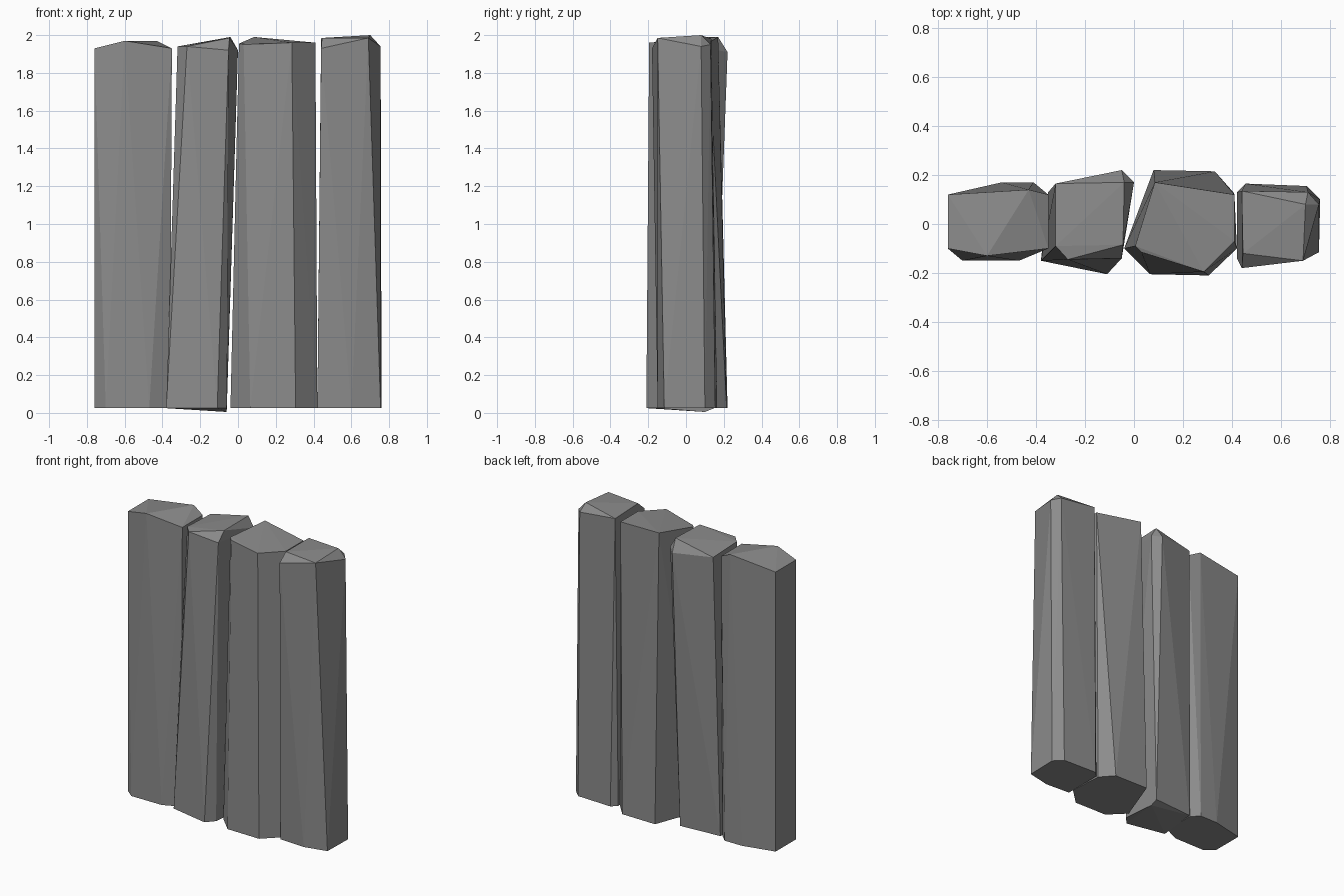
import bpy
import bmesh
import math

default_cube = bpy.data.objects.get("Cube")
if default_cube:
    bpy.data.objects.remove(default_cube, do_unlink=True)

# One plain stone colour
stone_grey = bpy.data.materials.new("stone_grey")
stone_grey.use_nodes = True
colour = (0.26, 0.26, 0.26, 1)
stone_grey.diffuse_color = colour
stone_grey.node_tree.nodes["Principled BSDF"].inputs["Base Color"].default_value = colour


def make_stone(name, foot, crown, base=0.025, extra=()):
    """Wrap a flat foot outline and an uneven crown in one faceted block."""
    bm = bmesh.new()
    for x, y in foot:
        bm.verts.new((x, y, base))
    for point in list(crown) + list(extra):
        bm.verts.new(point)
    hull = bmesh.ops.convex_hull(bm, input=bm.verts[:])
    unused = [v for v in hull["geom_interior"] + hull["geom_unused"]
              if isinstance(v, bmesh.types.BMVert) and v.is_valid]
    bmesh.ops.delete(bm, geom=list(set(unused)), context="VERTS")
    # Merge the coplanar triangles into clean facets
    bmesh.ops.dissolve_limit(bm, angle_limit=math.radians(1),
                             verts=bm.verts[:], edges=bm.edges[:])
    bmesh.ops.recalc_face_normals(bm, faces=bm.faces[:])
    mesh = bpy.data.meshes.new(name)
    bm.to_mesh(mesh)
    bm.free()
    mesh.materials.append(stone_grey)
    stone = bpy.data.objects.new(name, mesh)
    bpy.context.collection.objects.link(stone)
    return stone


# Outer stone on the model's right: broad, with a tapering front facet
make_stone(
    "right_outer_stone",
    foot=[(-.76, .12), (-.54, .17), (-.41, .17), (-.36, .12),
          (-.36, -.10), (-.47, -.15), (-.70, -.15), (-.76, -.10)],
    crown=[(-.76, .12, 1.93), (-.43, .14, 1.97), (-.35, .12, 1.93),
           (-.35, -.10, 1.93), (-.60, -.13, 1.97), (-.76, -.10, 1.93)])

# Inner stone on the right: leans sideways and backwards
make_stone(
    "right_inner_stone",
    foot=[(-.35, .13), (-.38, -.15), (-.11, -.205), (-.06, -.15), (-.06, .15)],
    crown=[(-.32, .165, 1.93), (-.05, .22, 1.91), (0, .17, 1.92),
           (-.05, -.14, 1.92), (-.27, -.145, 1.94), (-.32, -.09, 1.94),
           (-.04, .17, 1.99), (-.045, -.085, 1.985)],
    extra=[(-.06, .1, .005)])

# Inner stone on the left: the deepest block, rising to its back corner
make_stone(
    "left_inner_stone",
    foot=[(-.04, -.10), (.065, -.205), (.305, -.21), (.42, -.10),
          (.405, .13), (.33, .215), (.08, .22)],
    crown=[(.005, -.09, 1.955), (.03, -.115, 1.95), (.285, -.195, 1.96),
           (.41, -.07, 1.96), (.41, .12, 1.96), (.085, .17, 1.99)])

# Outer stone on the left: slim, with a chipped outer top edge
make_stone(
    "left_outer_stone",
    foot=[(.42, -.14), (.60, -.15), (.755, -.115), (.76, .10),
          (.705, .155), (.455, .165), (.42, .13)],
    crown=[(.44, -.18, 1.93), (.69, -.15, 1.985), (.755, .08, 1.94),
           (.71, .13, 1.95), (.44, .135, 1.98), (.70, .08, 2),
           (.445, -.12, 1.985)])
